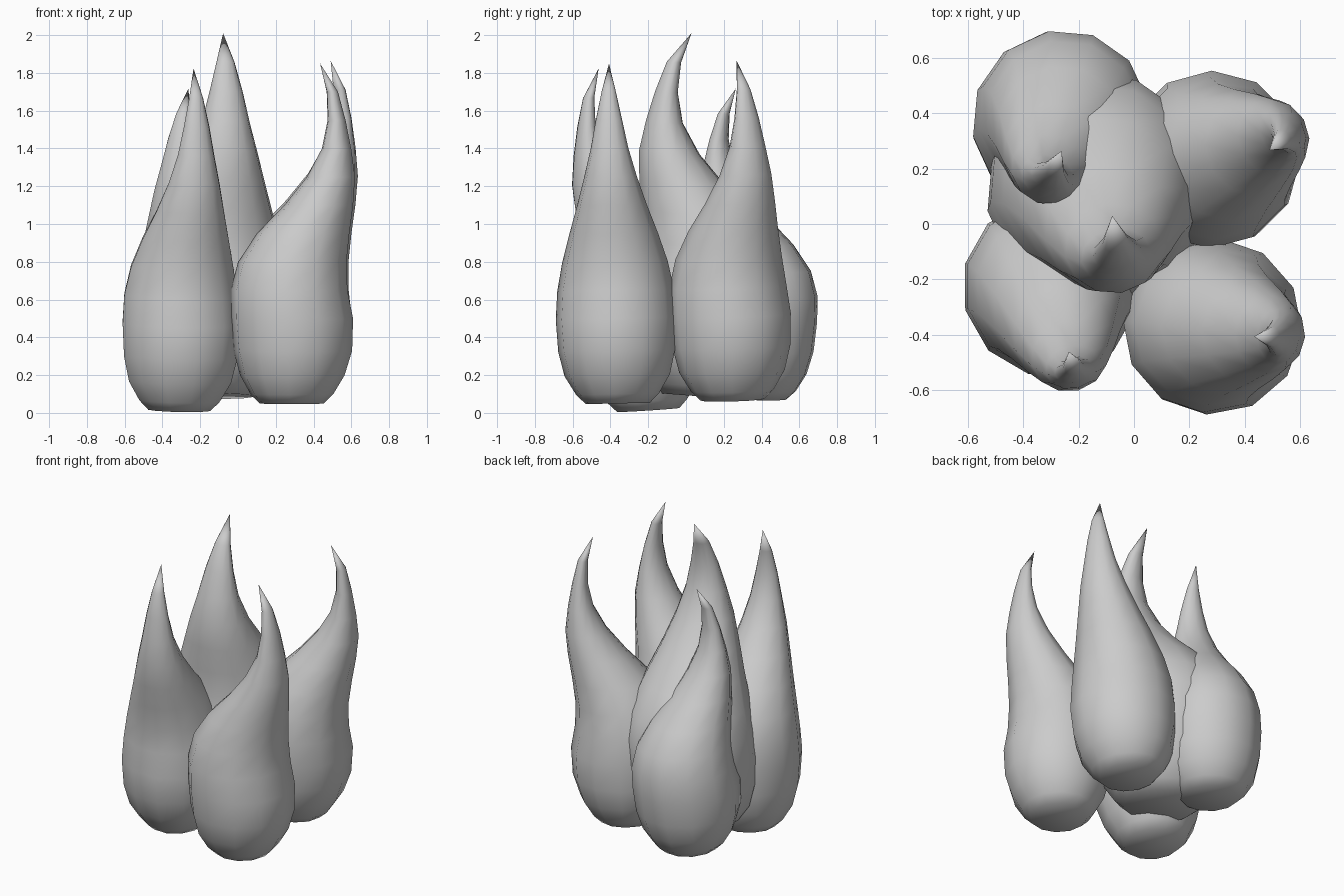
import bpy, bmesh, math

cube = bpy.data.objects.get("Cube")
if cube:
    bpy.data.objects.remove(cube, do_unlink=True)

SIDES = 12

# One colour for the whole cluster
grey = bpy.data.materials.new("plain_grey")
grey.use_nodes = True
colour = (0.6, 0.6, 0.6, 1)
grey.diffuse_color = colour
grey.node_tree.nodes["Principled BSDF"].inputs["Base Color"].default_value = colour

# Hooked teardrop sections: height, inner edge, outer edge, half width
SECTIONS = [
    (0.00, -0.18, 0.16, 0.17),
    (0.05, -0.23, 0.21, 0.22),
    (0.15, -0.285, 0.27, 0.28),
    (0.28, -0.32, 0.31, 0.31),
    (0.45, -0.335, 0.315, 0.32),
    (0.60, -0.335, 0.285, 0.31),
    (0.75, -0.295, 0.28, 0.28),
    (0.90, -0.195, 0.295, 0.235),
    (1.05, -0.05, 0.315, 0.185),
    (1.20, 0.07, 0.325, 0.14),
    (1.35, 0.15, 0.305, 0.10),
    (1.50, 0.18, 0.275, 0.07),
    (1.65, 0.175, 0.235, 0.038),
]
TIP = (1.80, 0.14)
BELLY = 0.4


def flame(name, x, y, base, bend, width=1.0, height=1.0, lean=(0, 0)):
    """Loft the sections, hooked towards the bend angle and tilted by lean."""
    c, s = math.cos(math.radians(bend)), math.sin(math.radians(bend))

    def place(u, v, h):
        dx, dy = (u * c - v * s) * width, (u * s + v * c) * width
        rise = h * height - BELLY
        return (x + dx + lean[0] * rise,
                y + dy + lean[1] * rise,
                base + h * height - lean[0] * dx - lean[1] * dy)

    bm = bmesh.new()
    rings = []
    for h, inner, outer, half in SECTIONS:
        mid, reach = (inner + outer) / 2, (outer - inner) / 2
        ring = []
        for i in range(SIDES):
            a = math.tau * i / SIDES
            ring.append(bm.verts.new(place(mid + reach * math.cos(a), half * math.sin(a), h)))
        rings.append(ring)
    tip = bm.verts.new(place(TIP[1], 0, TIP[0]))
    bm.faces.new(rings[0][::-1])
    for i in range(SIDES):
        j = (i + 1) % SIDES
        for low, high in zip(rings, rings[1:]):
            bm.faces.new((low[i], low[j], high[j], high[i]))
        bm.faces.new((rings[-1][i], rings[-1][j], tip))
    for face in bm.faces:
        face.smooth = True
    mesh = bpy.data.meshes.new(name)
    bm.to_mesh(mesh)
    bm.free()
    mesh.materials.append(grey)
    obj = bpy.data.objects.new(name, mesh)
    bpy.context.collection.objects.link(obj)


# Four outer flames around a larger middle one
flame("front_left_flame", 0.295, -0.37, 0.05, -4, lean=(0, -0.02))
flame("back_left_flame", 0.285, 0.24, 0.07, 30, lean=(0.06, -0.03))
flame("front_right_flame", -0.3, -0.235, 0.015, -75, height=1.01, lean=(0.02, -0.065))
flame("back_right_flame", -0.27, 0.365, 0.075, 250, height=0.91, lean=(0.045, 0.025))
flame("middle_flame", -0.125, 0.1, 0.09, -80, width=1.28, height=1.06, lean=(0.01, 0.07))
